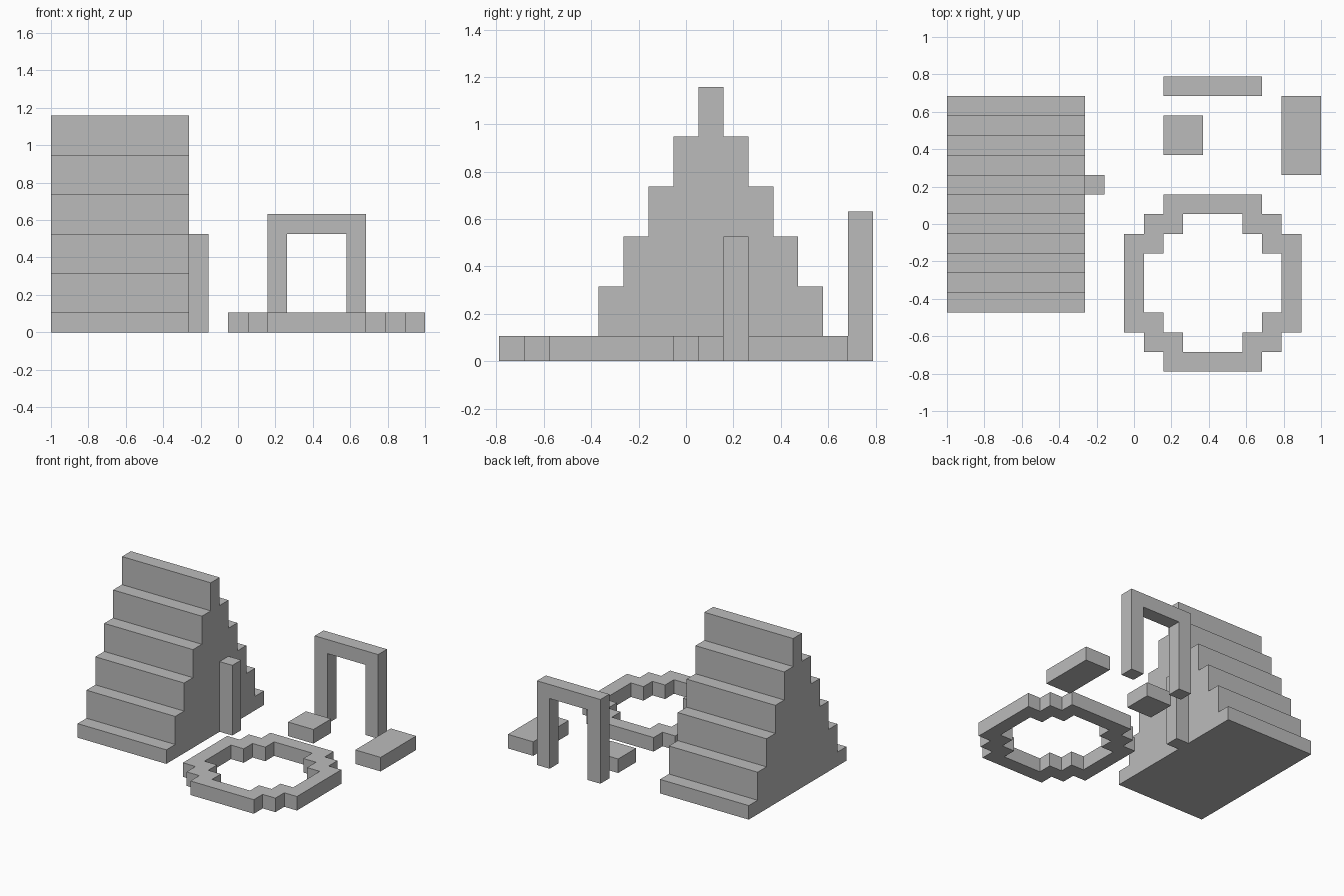
import bpy, bmesh
from mathutils import Vector, Matrix

if "Cube" in bpy.data.objects:
    bpy.data.objects.remove(bpy.data.objects["Cube"], do_unlink=True)

U = 2 / 19                        # one grid module
ORIGIN = Vector((9.5, 7.5, 0))    # footprint centre, in modules

stone = bpy.data.materials.new("plain_grey")
stone.use_nodes = True
grey = (0.5, 0.5, 0.5, 1)
stone.diffuse_color = grey
stone.node_tree.nodes["Principled BSDF"].inputs["Base Color"].default_value = grey


def extrude_faces(name, faces, direction):
    """Solid made by sweeping flat faces (lists of points in modules)."""
    bm = bmesh.new()
    for points in faces:
        bm.faces.new([bm.verts.new((Vector(p) - ORIGIN) * U) for p in points])
    bmesh.ops.remove_doubles(bm, verts=bm.verts[:], dist=1e-4)
    swept = bmesh.ops.extrude_face_region(bm, geom=bm.faces[:], use_keep_orig=True)
    verts = [g for g in swept["geom"] if isinstance(g, bmesh.types.BMVert)]
    bmesh.ops.translate(bm, verts=verts, vec=Vector(direction) * U)
    bmesh.ops.recalc_face_normals(bm, faces=bm.faces[:])
    mesh = bpy.data.meshes.new(name)
    bm.to_mesh(mesh)
    bm.free()
    mesh.materials.append(stone)
    obj = bpy.data.objects.new(name, mesh)
    bpy.context.collection.objects.link(obj)
    return obj


def block(name, x0, x1, y0, y1, height):
    base = [(x0, y0, 0), (x1, y0, 0), (x1, y1, 0), (x0, y1, 0)]
    return extrude_faces(name, [base], (0, 0, height))


# Stepped gable: each layer is one module narrower on both sides
side = []
bottom = 0
for i in range(6):
    half, top = 5.5 - i, 1 + 2 * i
    side += [(half, bottom), (half, top)]
    bottom = top
outline = side + [(-y, z) for y, z in reversed(side)]
extrude_faces("stepped_building", [[(0, 8.5 + y, z) for y, z in outline]], (7, 0, 0))

# Post against the building's end wall
block("post", 7, 8, 9, 10, 5)

# Square arch at the back
arch = [(11, 0), (11, 6), (16, 6), (16, 0), (15, 0), (15, 5), (12, 5), (12, 0)]
extrude_faces("arch", [[(x, 14, z) for x, z in arch]], (0, 1, 0))

# Low blocks
block("small_block", 11, 13, 11, 13, 1)
block("long_block", 17, 19, 10, 14, 1)

# Stepped ring wall: one quarter of the outline turned four times
quarter = [(4.5, 2.5), (3.5, 2.5), (3.5, 3.5), (2.5, 3.5), (2.5, 4.5)]
centre = Vector((13.5, 4.5, 0))
outer, inner = [], []
for k in range(4):
    turn = Matrix.Rotation(k * 1.5707963, 3, "Z")
    for x, y in quarter:
        outer.append(centre + turn @ Vector((x, y, 0)))
        inner.append(centre + turn @ Vector((x - 1, y - 1, 0)))
n = len(outer)
bands = [[outer[i], outer[(i + 1) % n], inner[(i + 1) % n], inner[i]] for i in range(n)]
extrude_faces("ring_wall", bands, (0, 0, 1))
